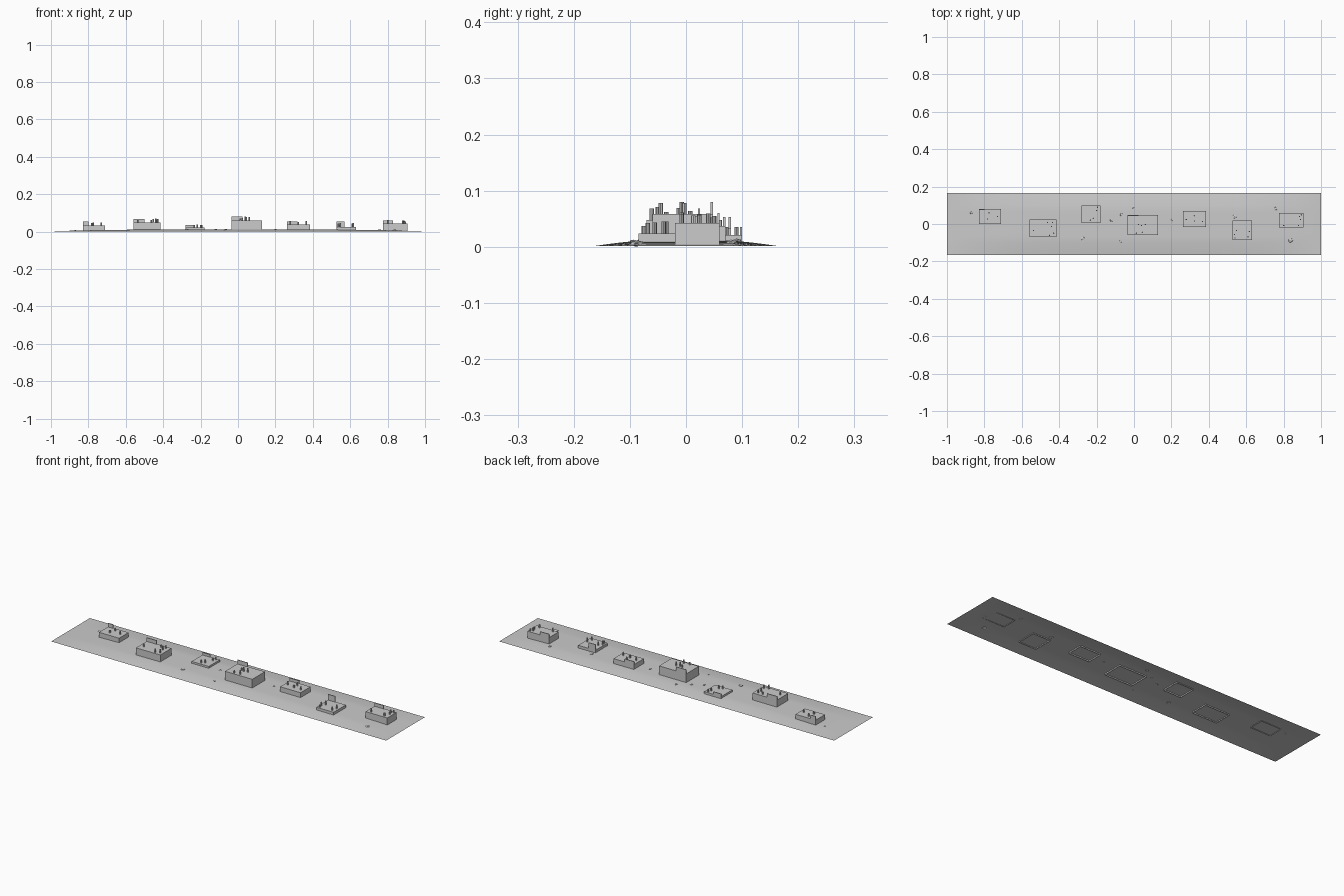
import bpy, bmesh, math, random
from mathutils import Matrix, Vector

if "Cube" in bpy.data.objects:
    bpy.data.objects.remove(bpy.data.objects["Cube"])

random.seed(4)


def make(name, bm, smooth=False):
    mesh = bpy.data.meshes.new(name)
    bm.to_mesh(mesh)
    bm.free()
    for p in mesh.polygons:
        p.use_smooth = smooth
    ob = bpy.data.objects.new(name, mesh)
    bpy.context.collection.objects.link(ob)
    return ob


def ground_z(x, y):
    fy = max(0, 1 - (abs(y) / 0.165) ** 2)
    fx = max(0, 1 - abs(x) ** 4)
    return 0.001 + 0.010 * min(1, 1.3 * fy) * fx


def box(name, x0, x1, y0, y1, z0, z1, open_bottom=False):
    bm = bmesh.new()
    bmesh.ops.create_cube(bm, size=1)
    for v in bm.verts:
        v.co = Vector(((x0 + x1) / 2 + v.co.x * (x1 - x0),
                       (y0 + y1) / 2 + v.co.y * (y1 - y0),
                       (z0 + z1) / 2 + v.co.z * (z1 - z0)))
    if open_bottom:
        low = [f for f in bm.faces if f.normal.z < -0.5]
        bmesh.ops.delete(bm, geom=low, context='FACES_ONLY')
    return make(name, bm)


def post(name, x, y, z0, z1, r=0.004):
    bm = bmesh.new()
    bmesh.ops.create_cone(bm, cap_ends=True, segments=8, radius1=r, radius2=r,
                          depth=z1 - z0,
                          matrix=Matrix.Translation((x, y, (z0 + z1) / 2)))
    return make(name, bm)


# gently domed ground sheet
bm = bmesh.new()
bmesh.ops.create_grid(bm, x_segments=80, y_segments=20, size=1)
for v in bm.verts:
    v.co.y *= 0.165
    v.co.z = ground_z(v.co.x, v.co.y)
make("ground", bm, True)

# blocks: x0, x1, y0, y1, roof height, panel width, panel top, post positions
blocks = [
    (-.83, -.71, 0, .08, .033, .03, .053,
     [(-.775, .06), (-.783, .027), (-.73, .04)]),
    (-.56, -.415, -.07, .025, .048, .06, .068,
     [(-.537, -.035), (-.463, .008), (-.436, .008), (-.441, -.013),
      (-.452, -.061), (-.43, -.05)]),
    (-.28, -.178, .005, .10, .021, .045, .035,
     [(-.20, .072), (-.217, .03), (-.233, .02), (-.195, .09)]),
    (-.035, .127, -.06, .048, .058, .06, .08,
     [(.013, -.05), (.024, -.003), (.04, -.008), (.061, -.003), (.045, -.045)]),
    (.262, .384, -.015, .07, .037, .055, .053,
     [(.28, .024), (.323, .016), (.323, .045), (.366, .013)]),
    (.527, .63, -.085, .02, .024, .042, .055,
     [(.537, -.056), (.548, -.035), (.617, -.04), (.54, -.075), (.61, -.068)]),
    (.775, .905, -.02, .06, .042, .055, .06,
     [(.80, -.008), (.885, .04), (.89, .024), (.88, -.008), (.895, .05)]),
]
for i, (x0, x1, y0, y1, top, pw, ptop, posts) in enumerate(blocks, 1):
    box(f"block_{i}", x0, x1, y0, y1, .004, top, True)
    # thin upright panel along the back edge
    box(f"panel_{i}", x0, x0 + pw, y1 - .004, y1, top - .002, ptop)
    # rooftop stubs
    for j, (x, y) in enumerate(posts):
        post(f"stub_{i}_{j}", x, y, top - .002, top + random.uniform(.012, .022))

# scattered half-buried stones
stones = [(-.87, .06, .007), (-.275, -.077, .011), (-.072, -.094, .007),
          (-.003, .09, .009), (-.067, .05, .008), (.537, .04, .012),
          (.757, .08, .011), (.837, -.088, .013), (.2, .02, .007),
          (-.12, .02, .008)]
for i, (x, y, r) in enumerate(stones):
    bm = bmesh.new()
    bmesh.ops.create_icosphere(bm, subdivisions=1, radius=r)
    for v in bm.verts:
        v.co *= random.uniform(.85, 1.15)
        v.co.z *= .45
        v.co += Vector((x, y, ground_z(x, y)))
        v.co.z = max(v.co.z, 0)
    make(f"stone_{i}", bm)
